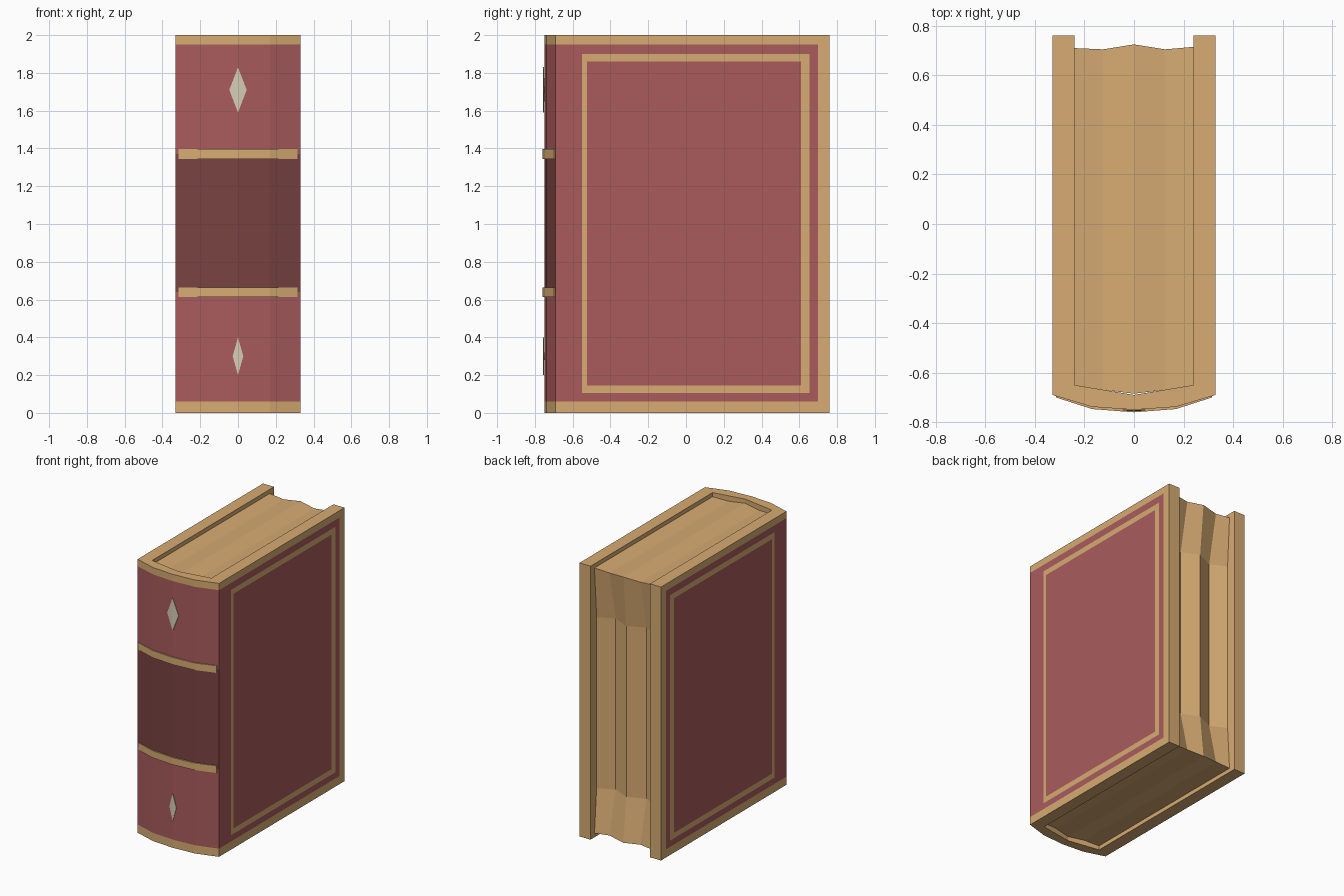
import bpy, bmesh
from mathutils import Vector

if "Cube" in bpy.data.objects:
    bpy.data.objects.remove(bpy.data.objects["Cube"])


def material(name, rgb):
    m = bpy.data.materials.new(name)
    m.diffuse_color = (*rgb, 1)
    m.use_nodes = True
    m.node_tree.nodes["Principled BSDF"].inputs["Base Color"].default_value = m.diffuse_color
    return m


RED = material("red leather", (0.40, 0.105, 0.11))
TAN = material("tan gilt", (0.68, 0.41, 0.17))
DARK = material("dark red label", (0.195, 0.055, 0.055))
CREAM = material("cream ornament", (0.68, 0.61, 0.48))


def finish(name, bm, mats):
    bmesh.ops.recalc_face_normals(bm, faces=bm.faces[:])
    me = bpy.data.meshes.new(name)
    bm.to_mesh(me)
    bm.free()
    ob = bpy.data.objects.new(name, me)
    bpy.context.collection.objects.link(ob)
    for m in mats:
        me.materials.append(m)
    return ob


def mirrored(half):
    """Mirror a left half profile that ends on x = 0."""
    return half + [(-x, y) for x, y in reversed(half[:-1])]


def shell(outer, inner, z0, z1):
    """Extrude the strip between two matched profiles from z0 to z1."""
    bm = bmesh.new()
    rows = [[bm.verts.new((x, y, z)) for x, y in p]
            for p, z in ((outer, z0), (outer, z1), (inner, z1), (inner, z0))]
    n = len(outer)
    for a in range(4):
        r, s = rows[a], rows[(a + 1) % 4]
        for i in range(n - 1):
            bm.faces.new((r[i], r[i + 1], s[i + 1], s[i]))
    for i in (0, n - 1):
        bm.faces.new([r[i] for r in rows])
    return bm


# Cover: two boards and a rounded spine in one wrap
SPINE = [(-0.33, -0.69), (-0.17, -0.738), (0, -0.75)]
outer = mirrored([(-0.33, 0.76)] + SPINE)
inner = mirrored([(-0.24, 0.76), (-0.24, -0.65), (-0.12, -0.67), (0, -0.69)])
bm = shell(outer, inner, 0.0, 2.0)

# Cut lines for the gilt border, frame and spine label
for axis, cuts in (((0, 0, 1), (0.06, 0.105, 0.145, 0.64, 1.37, 1.86, 1.90, 1.95)),
                   ((0, 1, 0), (-0.55, -0.525, 0.61, 0.655, 0.70))):
    for c in cuts:
        bmesh.ops.bisect_plane(bm, geom=bm.verts[:] + bm.edges[:] + bm.faces[:],
                               plane_co=Vector(axis) * c, plane_no=axis)


def inside(y, z, y0, y1, z0, z1):
    return y0 < y < y1 and z0 < z < z1


bmesh.ops.recalc_face_normals(bm, faces=bm.faces[:])
for f in bm.faces:
    x, y, z = f.calc_center_median()
    f.material_index = 1
    board_side = abs(x) > 0.325 and abs(f.normal.x) > 0.9
    spine_side = y < -0.70 and f.normal.y < -0.5
    if board_side and inside(y, z, -1, 0.70, 0.06, 1.95):
        in_frame = inside(y, z, -0.55, 0.655, 0.105, 1.90)
        in_panel = inside(y, z, -0.525, 0.61, 0.145, 1.86)
        f.material_index = 1 if in_frame and not in_panel else 0
    elif spine_side and 0.06 < z < 1.95:
        f.material_index = 2 if 0.64 < z < 1.37 else 0
finish("cover", bm, [RED, TAN, DARK])

# Raised spine bands
band_out = mirrored([(-0.315, -0.70), (-0.17, -0.747), (0, -0.76)])
band_in = [(x, y + 0.03) for x, y in band_out]
for name, z in (("lower_spine_band", 0.613), ("upper_spine_band", 1.345)):
    finish(name, shell(band_out, band_in, z, z + 0.052), [TAN])

# Diamond ornaments lying on the spine, folded along its ridge
for name, z, w, h in (("lower_diamond", 0.30, 0.028, 0.10),
                      ("upper_diamond", 1.71, 0.046, 0.12)):
    bm = bmesh.new()
    top, bot = (bm.verts.new((0, -0.754, z + s * h)) for s in (1, -1))
    for s in (-1, 1):
        side = bm.verts.new((s * w, -0.754 + w * 0.07, z))
        bm.faces.new((top, bot, side) if s > 0 else (bot, top, side))
    ob = finish(name, bm, [CREAM])
    mod = ob.modifiers.new("thickness", 'SOLIDIFY')
    mod.thickness = 0.004
    mod.offset = 0

# Page block with a grooved fore edge, lofted across x
# each column: x, fore edge y at the ends, fore edge y in the middle, top z
columns = [(-0.24, 0.71, 0.69, 1.97), (-0.125, 0.705, 0.635, 1.96),
           (0, 0.725, 0.69, 1.972), (0.125, 0.705, 0.635, 1.96),
           (0.24, 0.715, 0.69, 1.97)]
bm = bmesh.new()
loops = []
for x, ye, ym, zt in columns:
    yb = -0.655 - 0.03 * (1 - abs(x) / 0.24)
    pts = [(yb, 2 - zt), (ye, 2 - zt), (ym, 0.35), (ym, 1.60), (ye, zt), (yb, zt)]
    loops.append([bm.verts.new((x, y, z)) for y, z in pts])
for a, b in zip(loops, loops[1:]):
    for i in range(6):
        j = (i + 1) % 6
        bm.faces.new((a[i], a[j], b[j], b[i]))
for end in (loops[0], loops[-1]):
    bm.faces.new(end)
finish("pages", bm, [TAN])
